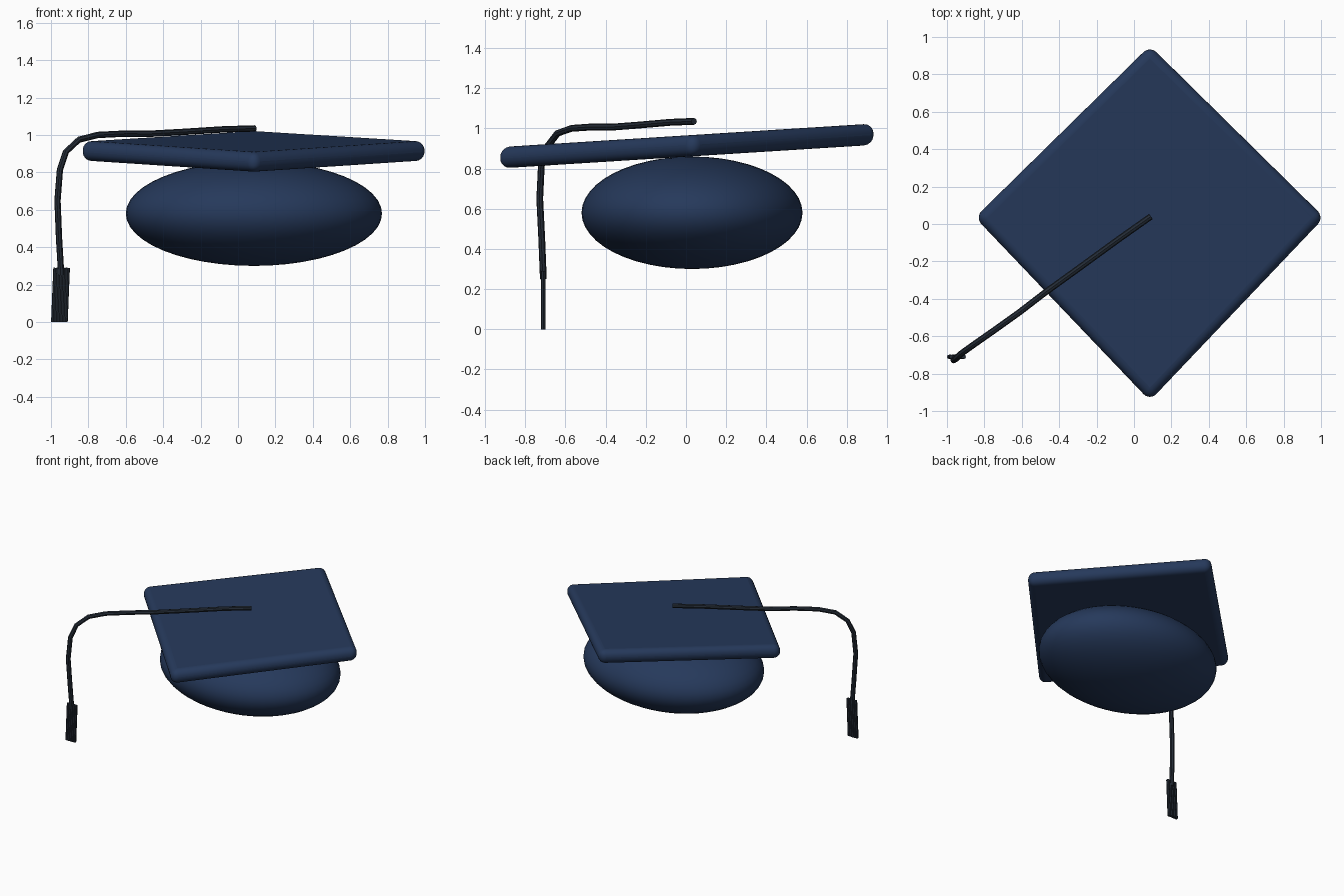
import bpy
import bmesh
import math
from mathutils import Vector

cube = bpy.data.objects.get("Cube")
if cube:
    bpy.data.objects.remove(cube, do_unlink=True)


def material(name, rgb):
    mat = bpy.data.materials.new(name)
    mat.use_nodes = True
    mat.diffuse_color = (*rgb, 1)
    mat.node_tree.nodes["Principled BSDF"].inputs["Base Color"].default_value = (*rgb, 1)
    return mat


NAVY = material("navy felt", (0.019, 0.041, 0.105))
DARK = material("dark cord", (0.017, 0.024, 0.036))


def smooth(obj, angle=40):
    bpy.ops.object.select_all(action="DESELECT")
    obj.select_set(True)
    bpy.context.view_layer.objects.active = obj
    bpy.ops.object.shade_smooth_by_angle(angle=math.radians(angle))


def mesh_object(name, bm, mat):
    mesh = bpy.data.meshes.new(name)
    bm.to_mesh(mesh)
    bm.free()
    obj = bpy.data.objects.new(name, mesh)
    bpy.context.collection.objects.link(obj)
    mesh.materials.append(mat)
    return obj


def tube(name, points, radius, mat):
    """Capped round tube along a polyline, converted to a mesh."""
    curve = bpy.data.curves.new(name + " path", "CURVE")
    curve.dimensions = "3D"
    curve.bevel_depth = radius
    curve.bevel_resolution = 2
    curve.use_fill_caps = True
    spline = curve.splines.new("POLY")
    spline.points.add(len(points) - 1)
    for p, co in zip(spline.points, points):
        p.co = (*co, 1)
    obj = bpy.data.objects.new(name, curve)
    bpy.context.collection.objects.link(obj)
    bpy.ops.object.select_all(action="DESELECT")
    obj.select_set(True)
    bpy.context.view_layer.objects.active = obj
    bpy.ops.object.convert(target="MESH")
    obj = bpy.context.object
    obj.name = name
    obj.data.materials.clear()
    obj.data.materials.append(mat)
    smooth(obj)
    return obj


# Rounded cap body
bpy.ops.mesh.primitive_uv_sphere_add(segments=48, ring_count=24, radius=1,
                                     location=(0.085, 0.03, 0.58))
cap = bpy.context.object
cap.name = "cap_body"
cap.scale = (0.685, 0.55, 0.28)
bpy.ops.object.transform_apply(location=False, rotation=False, scale=True)
cap.data.materials.append(NAVY)
smooth(cap)

# Square board set corner to the front, tilted up towards the back
bm = bmesh.new()
corners = [(-0.85, 0.035), (0.085, -0.945), (1.017, 0.035), (0.085, 0.953)]
half = 0.053
rings = []
for side in (-1, 1):
    rings.append([bm.verts.new((x, y, 0.912 + 0.063 * y + side * half)) for x, y in corners])
bm.faces.new(rings[0][::-1])
bm.faces.new(rings[1])
for i in range(4):
    j = (i + 1) % 4
    bm.faces.new((rings[0][i], rings[0][j], rings[1][j], rings[1][i]))
bmesh.ops.recalc_face_normals(bm, faces=bm.faces)
board = mesh_object("board", bm, NAVY)
bevel = board.modifiers.new("round edges", "BEVEL")
bevel.width = 0.049
bevel.segments = 6
bevel.limit_method = "NONE"
smooth(board)

# Cord running over the board and hanging down beside it
cord_path = [
    (0.09, 0.04, 1.035), (-0.08, -0.08, 1.03), (-0.3, -0.24, 1.016),
    (-0.48, -0.37, 1.006), (-0.61, -0.47, 1.007), (-0.75, -0.57, 1.0),
    (-0.85, -0.64, 0.975), (-0.92, -0.69, 0.91), (-0.952, -0.72, 0.815),
    (-0.965, -0.728, 0.65), (-0.957, -0.718, 0.45), (-0.945, -0.71, 0.25),
]
tube("cord", cord_path, 0.017, DARK)

# Tassel of thin strands side by side
for i in range(5):
    x = -0.976 + 0.0165 * i
    top = Vector((x, -0.71, 0.29))
    bottom = Vector((x - 0.012, -0.71, 0.0))
    tube(f"tassel_strand_{i + 1}", [top, bottom], 0.0115, DARK)
